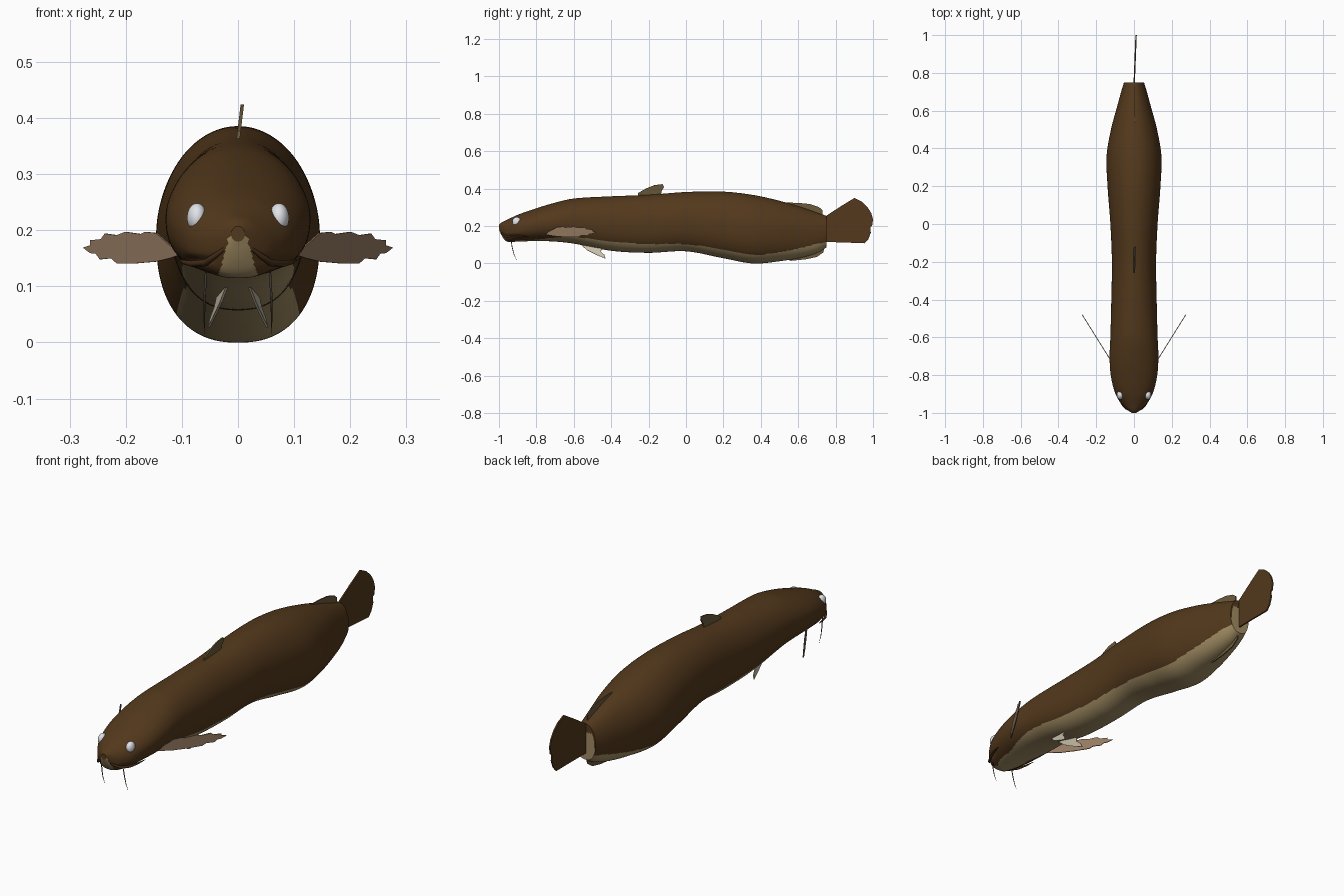
import bpy, bmesh, math
from mathutils import Vector

if "Cube" in bpy.data.objects:
    bpy.data.objects.remove(bpy.data.objects["Cube"])


def material(name, rgb):
    m = bpy.data.materials.new(name)
    m.diffuse_color = (*rgb, 1)
    m.use_nodes = True
    m.node_tree.nodes["Principled BSDF"].inputs["Base Color"].default_value = m.diffuse_color
    return m


BROWN = material("skin brown", (0.086, 0.040, 0.0115))
TAN = material("belly tan", (0.36, 0.265, 0.125))
OLIVE = material("fin olive", (0.150, 0.105, 0.045))
PINK = material("side fin brown", (0.30, 0.195, 0.120))
PALE = material("belly fin pale", (0.58, 0.53, 0.40))
DARK = material("whisker grey", (0.06, 0.050, 0.04))
LIP = material("lip dark brown", (0.060, 0.027, 0.009))
WHITE = material("eye white", (0.78, 0.80, 0.84))


def smooth_table(rows, y):
    """Cubic interpolation of the columns of a table keyed on its first column."""
    n = len(rows)
    i = max(j for j in range(n - 1) if rows[j][0] <= y or j == 0)
    a, b = rows[i], rows[i + 1]
    p, q = rows[max(i - 1, 0)], rows[min(i + 2, n - 1)]
    h = b[0] - a[0]
    t = (y - a[0]) / h
    out = []
    for k in range(1, len(a)):
        ma = (b[k] - p[k]) / (b[0] - p[0]) * h
        mb = (q[k] - a[k]) / (q[0] - a[0]) * h
        out.append((2*t**3 - 3*t*t + 1) * a[k] + (t**3 - 2*t*t + t) * ma
                   + (3*t*t - 2*t**3) * b[k] + (t**3 - t*t) * mb)
    return out


# Body stations: y, top z, bottom z, half width, belly colour line z
STATIONS = [
    (-1.00, 0.207, 0.180, 0.012, 0.10),
    (-0.985, 0.220, 0.148, 0.034, 0.10),
    (-0.96, 0.232, 0.118, 0.060, 0.11),
    (-0.90, 0.260, 0.117, 0.098, 0.123),
    (-0.80, 0.295, 0.120, 0.123, 0.128),
    (-0.70, 0.325, 0.117, 0.129, 0.138),
    (-0.60, 0.347, 0.106, 0.125, 0.142),
    (-0.40, 0.359, 0.068, 0.120, 0.118),
    (-0.20, 0.367, 0.057, 0.117, 0.104),
    (0.00, 0.382, 0.065, 0.125, 0.103),
    (0.20, 0.384, 0.028, 0.140, 0.075),
    (0.36, 0.366, 0.000, 0.145, 0.047),
    (0.50, 0.335, 0.012, 0.122, 0.060),
    (0.62, 0.300, 0.032, 0.090, 0.085),
    (0.70, 0.272, 0.056, 0.068, 0.105),
    (0.75, 0.255, 0.085, 0.053, 0.115),
]


def build_body(rings=160, sides=160):
    bm = bmesh.new()
    loops, lines = [], []
    for r in range(rings + 1):
        y = -1 + 1.75 * (r / rings) ** 1.15
        top, bot, hw, line = smooth_table(STATIONS, y)
        mid, half = (top + bot) / 2, (top - bot) / 2
        loop = []
        for s in range(sides):
            a = 2 * math.pi * s / sides
            c, d = math.cos(a), math.sin(a)
            e = 2 / 2.35 if d < 0 else 1.0     # fuller belly than back
            x = hw * math.copysign(abs(c) ** e, c)
            z = mid + half * math.copysign(abs(d) ** e, d)
            # shallow mouth crease around the snout
            if y < -0.86:
                crease = math.exp(-((z - 0.147) / 0.007) ** 2)
                x *= 1 - 0.10 * crease * min(1, (-0.86 - y) / 0.05)
            loop.append(bm.verts.new((x, y, z)))
        loops.append(loop)
        lines.append(line)
    for r in range(rings):
        for s in range(sides):
            t = (s + 1) % sides
            f = bm.faces.new((loops[r][s], loops[r][t], loops[r + 1][t], loops[r + 1][s]))
            c = f.calc_center_median()
            belly = c.z < (lines[r] + lines[r + 1]) / 2
            chin = c.y < -0.94 and c.z < 0.194 and abs(c.x) < 0.036 - 0.28 * (c.z - 0.115)
            f.material_index = 1 if belly or chin else 0
            f.smooth = True
    # Snout tip, and the flat stump closed by shrinking rings, pale in its lower middle
    nose = bm.faces.new(loops[0])
    nose.material_index = 1 if nose.calc_center_median().z < 0.19 else 0
    centre = Vector((0, 0.75, 0.17))
    ring = loops[-1]
    for k in (0.85, 0.7, 0.55, 0.4, 0.2):
        inner = [bm.verts.new(centre + (v.co - centre) * k) for v in loops[-1]]
        for s in range(sides):
            t = (s + 1) % sides
            f = bm.faces.new((ring[s], ring[t], inner[t], inner[s]))
            c = f.calc_center_median()
            f.material_index = 1 if c.z < 0.215 and (k < 0.8 or c.z < 0.15) else 0
        ring = inner
    bm.faces.new(ring).material_index = 1
    bmesh.ops.recalc_face_normals(bm, faces=bm.faces[:])
    finish("body", bm, BROWN, TAN)


def finish(name, bm, *mats):
    me = bpy.data.meshes.new(name)
    bm.to_mesh(me)
    bm.free()
    for m in mats:
        me.materials.append(m)
    ob = bpy.data.objects.new(name, me)
    bpy.context.collection.objects.link(ob)
    return ob


def plate(name, pts, mat, thick=0.005):
    """Thin flat fin from a planar outline."""
    pts = [Vector(p) for p in pts]
    n = Vector()
    for a, b in zip(pts, pts[1:] + pts[:1]):
        n += a.cross(b)
    n = n.normalized() * thick / 2
    bm = bmesh.new()
    front = [bm.verts.new(p + n) for p in pts]
    back = [bm.verts.new(p - n) for p in pts]
    bm.faces.new(front)
    bm.faces.new(back[::-1])
    for i in range(len(pts)):
        j = (i + 1) % len(pts)
        bm.faces.new((front[i], back[i], back[j], front[j]))
    bmesh.ops.recalc_face_normals(bm, faces=bm.faces[:])
    return finish(name, bm, mat)


def tube(name, pts, radii, mat, thick=0.002):
    cu = bpy.data.curves.new(name, 'CURVE')
    cu.dimensions = '3D'
    cu.bevel_depth = thick
    cu.bevel_resolution = 2
    cu.use_fill_caps = True
    sp = cu.splines.new('POLY')
    sp.points.add(len(pts) - 1)
    for p, co, r in zip(sp.points, pts, radii):
        p.co = (*co, 1)
        p.radius = r
    cu.materials.append(mat)
    ob = bpy.data.objects.new(name, cu)
    bpy.context.collection.objects.link(ob)


build_body()

# Fins on the centre line, outlines as (y, z), leaning slightly to one side
tail = [(0.72, 0.25), (0.75, 0.255), (0.83, 0.307), (0.90, 0.35), (0.94, 0.33), (0.97, 0.302),
        (0.99, 0.27), (1.0, 0.235), (0.995, 0.20), (0.985, 0.195), (0.988, 0.165), (0.975, 0.13),
        (0.955, 0.108), (0.85, 0.112), (0.75, 0.115), (0.72, 0.115)]
plate("tail_fin", [(0.04 * (y - 0.72), y, z) for y, z in tail], BROWN, 0.007)
dorsal = [(-0.26, 0.355), (-0.255, 0.377), (-0.21, 0.402), (-0.17, 0.418), (-0.125, 0.424),
          (-0.118, 0.408), (-0.13, 0.388), (-0.135, 0.36)]
plate("dorsal_fin", [(0.12 * (z - 0.36), y, z) for y, z in dorsal], OLIVE, 0.006)
rear = [(0.52, 0.31), (0.54, 0.326), (0.61, 0.323), (0.66, 0.318), (0.71, 0.302),
        (0.73, 0.285), (0.73, 0.25), (0.62, 0.28)]
plate("rear_back_fin", [(0.004, y, z) for y, z in rear], OLIVE)
anal = [(0.52, 0.03), (0.56, 0.014), (0.64, 0.022), (0.70, 0.035), (0.735, 0.06),
        (0.74, 0.095), (0.66, 0.06)]
plate("anal_fin", [(0, y, z) for y, z in anal], OLIVE)

# Side fin outline as (x, z), swept backward with scalloped tips
side = [(0.10, 0.157), (0.125, 0.177), (0.145, 0.195), (0.165, 0.197), (0.172, 0.193),
        (0.20, 0.197), (0.215, 0.191), (0.236, 0.194), (0.243, 0.184), (0.262, 0.182),
        (0.262, 0.173), (0.275, 0.169), (0.262, 0.159), (0.252, 0.158), (0.245, 0.148),
        (0.225, 0.150), (0.215, 0.141), (0.18, 0.141), (0.145, 0.144), (0.12, 0.150)]

for label, k in (("right", 1), ("left", -1)):
    plate(label + "_side_fin",
          [(k * x, -0.735 + (x - 0.115) * 1.6, z) for x, z in side], PINK, 0.004)

    # Belly fin, slanted outward and turned a little to the front
    belly = [(-0.56, 0.098), (-0.53, 0.072), (-0.47, 0.042), (-0.43, 0.026),
             (-0.435, 0.045), (-0.455, 0.062), (-0.45, 0.085)]
    plate(label + "_belly_fin",
          [(k * (0.021 + (0.095 - z) * 0.25 + (y + 0.56) * 0.11), y, z) for y, z in belly],
          PALE, 0.004)

    # Whisker hanging from the jaw
    tube(label + "_whisker", [(k * 0.057, -0.935, 0.125), (k * 0.059, -0.93, 0.09),
                              (k * 0.060, -0.92, 0.05), (k * 0.060, -0.905, 0.015)],
         (1.1, 1.1, 0.8, 0.2), DARK)

    # Lip running back along the mouth
    tube(label + "_lip", [(k * 0.018, -0.99, 0.172), (k * 0.040, -0.978, 0.155),
                          (k * 0.058, -0.958, 0.142), (k * 0.082, -0.92, 0.140),
                          (k * 0.096, -0.88, 0.143), (k * 0.105, -0.84, 0.147)],
         (0.5, 1, 1.3, 1.1, 0.8, 0.2), LIP, 0.005)

    # Eye set into the side of the head
    bpy.ops.mesh.primitive_uv_sphere_add(segments=24, ring_count=16, radius=1,
                                         location=(k * 0.073, -0.905, 0.222))
    eye = bpy.context.object
    eye.name = label + "_eye"
    eye.scale = (0.018, 0.024, 0.026)
    eye.data.materials.append(WHITE)
    bpy.ops.object.shade_smooth()
